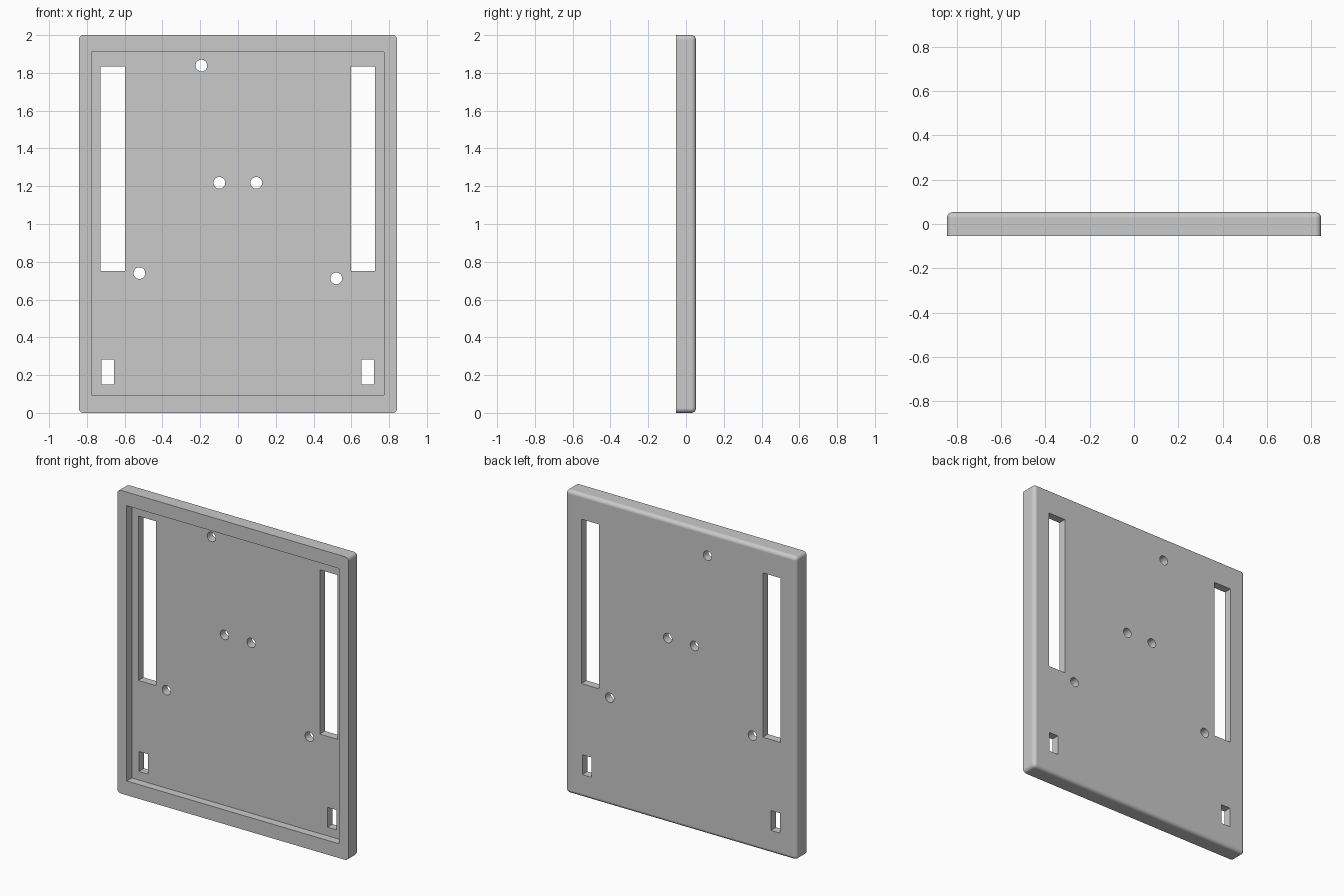
import bpy, bmesh, math
from mathutils import Matrix

if "Cube" in bpy.data.objects:
    bpy.data.objects.remove(bpy.data.objects["Cube"], do_unlink=True)

HALF = 0.053      # half thickness of the plate
FLOOR = 0.0       # y of the recess floor

grey = bpy.data.materials.new("light grey")
grey.use_nodes = True
colour = (0.59, 0.59, 0.59, 1)
grey.diffuse_color = colour
grey.node_tree.nodes["Principled BSDF"].inputs["Base Color"].default_value = colour


def finish(name, bm):
    mesh = bpy.data.meshes.new(name)
    bm.to_mesh(mesh)
    bm.free()
    mesh.materials.append(grey)
    ob = bpy.data.objects.new(name, mesh)
    bpy.context.collection.objects.link(ob)
    return ob


def add_box(bm, x0, x1, y0, y1, z0, z1):
    centre = Matrix.Translation(((x0 + x1) / 2, (y0 + y1) / 2, (z0 + z1) / 2))
    size = Matrix.Diagonal((x1 - x0, y1 - y0, z1 - z0, 1))
    bmesh.ops.create_cube(bm, size=1, matrix=centre @ size)


# Plate: rounded everywhere except the front rim
bm = bmesh.new()
add_box(bm, -0.843, 0.843, -HALF, HALF, 0, 2)
rounded = [e for e in bm.edges if any(v.co.y > 0 for v in e.verts)]
bmesh.ops.bevel(bm, geom=rounded, offset=0.025, segments=6, profile=0.5,
                affect='EDGES', clamp_overlap=True)
plate = finish("back_plate", bm)

# Shallow tray in the front
bm = bmesh.new()
add_box(bm, -0.775, 0.774, -0.2, FLOOR, 0.094, 1.91)
cutters = [finish("recess_cutter", bm)]

# Long slots, small slots and round screw holes through the floor
bm = bmesh.new()
for x0, x1, z0, z1 in [(-0.727, -0.598, 0.75, 1.834), (0.597, 0.726, 0.75, 1.834),
                       (-0.723, -0.657, 0.151, 0.282), (0.653, 0.72, 0.151, 0.282)]:
    add_box(bm, x0, x1, -0.1, 0.1, z0, z1)
for x, z in [(-0.194, 1.839), (-0.099, 1.218), (0.097, 1.218), (-0.522, 0.74), (0.52, 0.712)]:
    bmesh.ops.create_cone(bm, cap_ends=True, segments=32, radius1=0.031, radius2=0.031, depth=0.2,
                          matrix=Matrix.Translation((x, 0, z)) @ Matrix.Rotation(math.pi / 2, 4, 'X'))
cutters.append(finish("hole_cutter", bm))

bpy.ops.object.select_all(action='DESELECT')
bpy.context.view_layer.objects.active = plate
plate.select_set(True)
for cutter in cutters:
    cutter.hide_render = True
    mod = plate.modifiers.new(cutter.name, 'BOOLEAN')
    mod.operation = 'DIFFERENCE'
    mod.solver = 'EXACT'
    mod.object = cutter
    bpy.ops.object.modifier_apply(modifier=mod.name)
    bpy.data.objects.remove(cutter, do_unlink=True)

# Smooth fillets that leave the broad faces evenly flat
bpy.ops.object.shade_smooth_by_angle(angle=math.radians(30))
weighted = plate.modifiers.new("flat_faces", 'WEIGHTED_NORMAL')
weighted.keep_sharp = True
